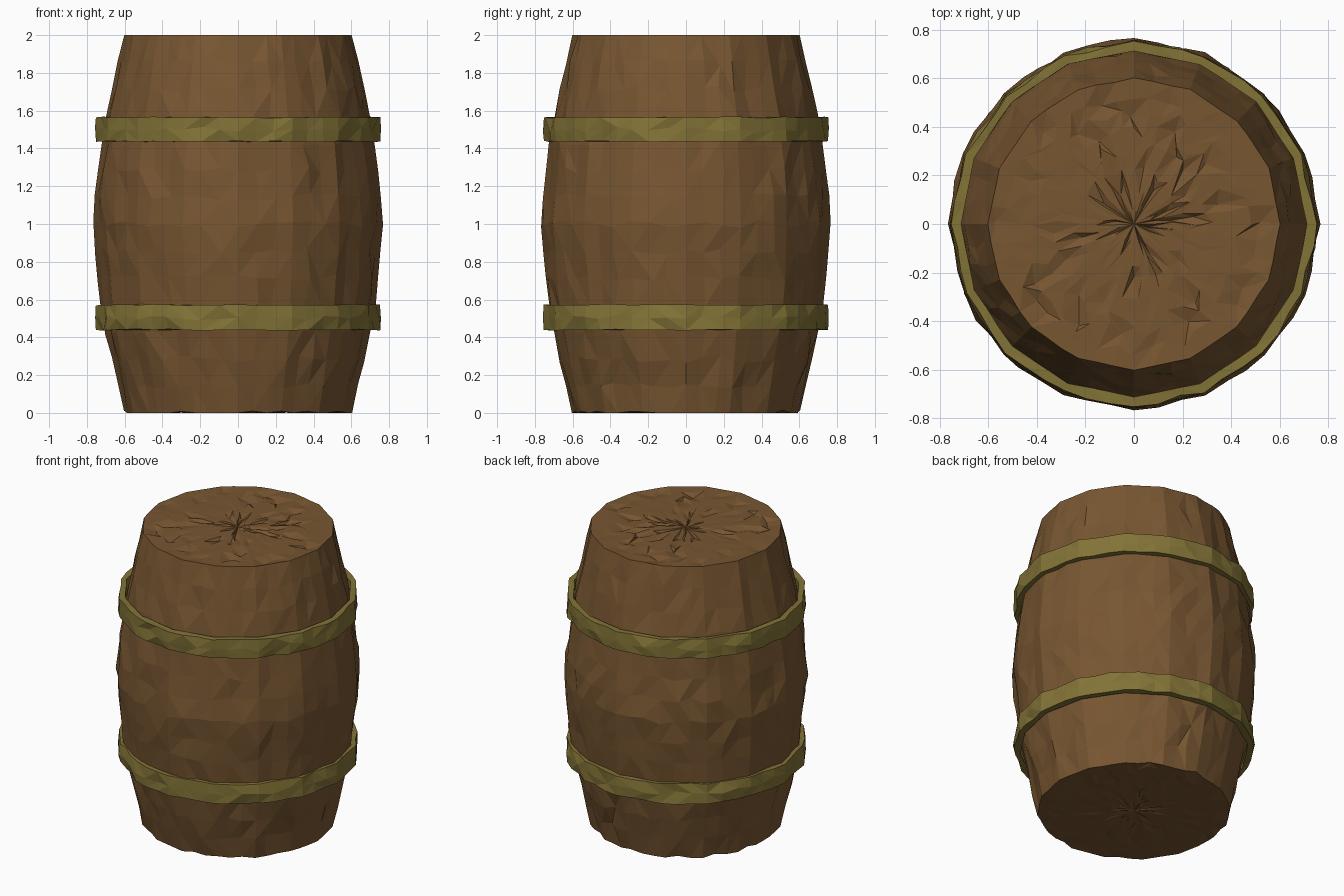
import bpy, bmesh, math, random
from mathutils import Vector

if "Cube" in bpy.data.objects:
    bpy.data.objects.remove(bpy.data.objects["Cube"])

random.seed(11)
SIDES, SPLIT = 16, 3
COLS = SIDES * SPLIT


def material(name, rgb):
    m = bpy.data.materials.new(name)
    m.diffuse_color = (*rgb, 1)
    m.use_nodes = True
    m.node_tree.nodes["Principled BSDF"].inputs["Base Color"].default_value = m.diffuse_color
    return m


def unit(col):
    """Direction on a 16-sided polygon outline, each side split evenly."""
    k, t = divmod(col % COLS, SPLIT)
    a, b = (2 * math.pi * i / SIDES for i in (k, k + 1))
    p, q = (Vector((math.cos(v), math.sin(v), 0)) for v in (a, b))
    return p.lerp(q, t / SPLIT)


def ring(bm, r, z, rough=0.0, slide=0.0, drop=0.0):
    """One loop of vertices with hewn-looking irregularity; corners stay truer."""
    out = []
    for c in range(COLS):
        corner = c % SPLIT == 0
        n = random.uniform(-rough, 0) if corner else random.uniform(-rough, rough * 0.6)
        if c % (COLS // 4) == 0:
            n *= 0.2
        s = 0 if corner else random.uniform(-slide, slide)
        d = unit(c)
        tangent = Vector((-d.y, d.x, 0))
        co = d * (r + n) + tangent * s
        co.z = z + random.uniform(-slide, slide) + drop
        out.append(bm.verts.new(co))
    return out


def bridge(bm, a, b):
    for i in range(COLS):
        j = (i + 1) % COLS
        q = (a[i], a[j], b[j], b[i])
        # alternate the diagonal at random for facet variety
        if random.random() < 0.5:
            tris = ((q[0], q[1], q[2]), (q[0], q[2], q[3]))
        else:
            tris = ((q[0], q[1], q[3]), (q[1], q[2], q[3]))
        for t in tris:
            bm.faces.new(t)


def finish(bm, name, mat):
    bmesh.ops.recalc_face_normals(bm, faces=bm.faces)
    me = bpy.data.meshes.new(name)
    bm.to_mesh(me)
    bm.free()
    me.materials.append(mat)
    ob = bpy.data.objects.new(name, me)
    bpy.context.collection.objects.link(ob)


def lerp_profile(z, pts):
    for (z0, r0), (z1, r1) in zip(pts, pts[1:]):
        if z <= z1:
            return r0 + (r1 - r0) * (z - z0) / (z1 - z0)
    return pts[-1][1]


def cap(bm, rim, z, sign, depth, chance):
    """Rough lid: concentric loops thinning toward the centre, chipped inward."""
    prev = rim
    for r in (0.53, 0.46, 0.39, 0.31, 0.23, 0.15, 0.07):
        cur = []
        for c in range(COLS):
            j = 0.02 * min(1, r / 0.3)
            d = unit(c + 0) * (r + random.uniform(-0.025, 0.025))
            d += Vector((random.uniform(-j, j), random.uniform(-j, j), 0)) * 0.8
            dip = random.uniform(0.4, 1) * depth if random.random() < chance else 0.003 * random.random()
            d.z = z - sign * dip
            cur.append(bm.verts.new(d))
        bridge(bm, prev, cur)
        prev = cur
    mid = bm.verts.new((0, 0, z - sign * 0.004))
    for i in range(COLS):
        bm.faces.new((prev[i], prev[(i + 1) % COLS], mid))


wood = material("brown wood", (0.185, 0.093, 0.031))
brass = material("dull brass", (0.225, 0.172, 0.038))

# Barrel body: bulging staves with hewn facets, plus both lids
profile = [(0, 0.605), (0.22, 0.655), (0.44, 0.705), (0.6, 0.733), (0.8, 0.752),
           (1.0, 0.768), (1.2, 0.755), (1.43, 0.725), (1.57, 0.7), (1.8, 0.652), (2, 0.602)]
bm = bmesh.new()
levels = 14
loops = []
for i in range(levels + 1):
    z = 2 * i / levels
    end = i in (0, levels)
    loops.append(ring(bm, lerp_profile(z, profile), z,
                      0.004 if end else 0.014, 0 if end else 0.02))
for a, b in zip(loops, loops[1:]):
    bridge(bm, a, b)
# chipped bottom edge
for v in loops[0]:
    if random.random() < 0.3:
        v.co.z += random.uniform(0.005, 0.018)
cap(bm, loops[-1], 2, 1, 0.022, 0.2)
cap(bm, loops[0], 0, -1, 0.008, 0.3)
finish(bm, "barrel_body", wood)

# Two battered metal hoops with a rectangular section
for name, z0, z1 in (("lower_hoop", 0.44, 0.572), ("upper_hoop", 1.437, 1.565)):
    bm = bmesh.new()
    zm = (z0 + z1) / 2
    section = [ring(bm, 0.712, z0, 0.003), ring(bm, 0.754, z0, 0.014, 0.004),
               ring(bm, 0.758, zm, 0.014, 0.015), ring(bm, 0.754, z1, 0.014, 0.004),
               ring(bm, 0.712, z1, 0.003)]
    for a, b in zip(section, section[1:] + section[:1]):
        bridge(bm, a, b)
    finish(bm, name, brass)
